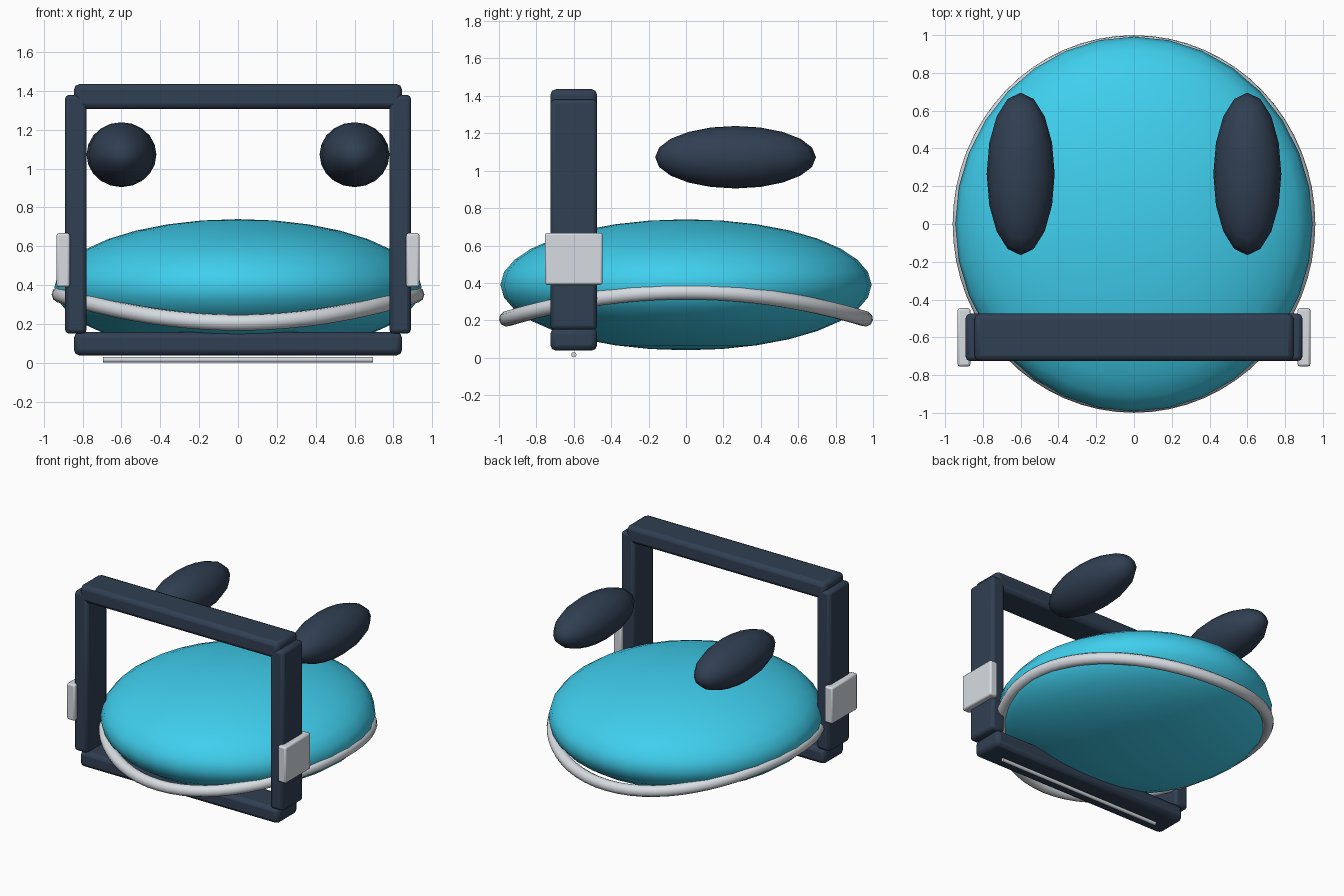
import bpy, math

if "Cube" in bpy.data.objects:
    bpy.data.objects.remove(bpy.data.objects["Cube"])


def material(name, rgb):
    m = bpy.data.materials.new(name)
    m.diffuse_color = (*rgb, 1)
    m.use_nodes = True
    m.node_tree.nodes["Principled BSDF"].inputs["Base Color"].default_value = m.diffuse_color
    return m


CYAN = material("cyan", (0.05, 0.62, 0.85))
NAVY = material("navy", (0.03, 0.05, 0.085))
SILVER = material("silver", (0.68, 0.72, 0.76))


def finish(name, mat, angle):
    ob = bpy.context.object
    ob.name = name
    ob.data.materials.append(mat)
    bpy.ops.object.shade_smooth_by_angle(angle=math.radians(angle))
    return ob


def ellipsoid(name, center, radii, mat, segments, rings):
    bpy.ops.mesh.primitive_uv_sphere_add(segments=segments, ring_count=rings, radius=1, location=center)
    bpy.context.object.scale = radii
    bpy.ops.object.transform_apply(location=False, rotation=False, scale=True)
    return finish(name, mat, 60)


def box(name, center, size, mat, bevel):
    bpy.ops.mesh.primitive_cube_add(size=1, location=center)
    bpy.context.object.scale = size
    bpy.ops.object.transform_apply(location=False, rotation=False, scale=True)
    ob = finish(name, mat, 35)
    mod = ob.modifiers.new("soft_edges", "BEVEL")
    mod.width = bevel
    mod.segments = 2
    return ob


# Main domed body
ellipsoid("body_shell", (0, 0, 0.39), (0.945, 0.992, 0.35), CYAN, 32, 16)

# Saddle-shaped rim: low at front and back, high at the sides
curve = bpy.data.curves.new("body_rim", "CURVE")
curve.dimensions = "3D"
curve.bevel_depth = 0.042
curve.bevel_resolution = 3
spline = curve.splines.new("POLY")
N = 64
spline.points.add(N - 1)
for i, p in enumerate(spline.points):
    t = 2 * math.pi * i / N
    p.co = (0.918 * math.cos(t), 0.958 * math.sin(t), 0.28 + 0.072 * math.cos(2 * t), 1)
spline.use_cyclic_u = True
spline.use_smooth = True
curve.materials.append(SILVER)
rim = bpy.data.objects.new("body_rim", curve)
bpy.context.collection.objects.link(rim)

# Rectangular hoop: top and bottom bars
box("frame_top_bar", (0, -0.6, 1.371), (1.69, 0.25, 0.13), NAVY, 0.03)
box("frame_bottom_bar", (0, -0.6, 0.098), (1.69, 0.25, 0.12), NAVY, 0.03)

# Mirrored posts, side clips and floating pods
for side, s in (("left", -1), ("right", 1)):
    box(f"frame_post_{side}", (s * 0.835, -0.6, 0.765), (0.112, 0.25, 1.23), NAVY, 0.022)
    box(f"side_clip_{side}", (s * 0.9, -0.6, 0.529), (0.068, 0.308, 0.278), SILVER, 0.012)
    ellipsoid(f"pod_{side}", (s * 0.6, 0.265, 1.072), (0.18, 0.43, 0.167), NAVY, 16, 10)

# Thin strip under the bottom bar
bpy.ops.mesh.primitive_cylinder_add(vertices=12, radius=0.014, depth=1.39,
                                    location=(0, -0.6, 0.016), rotation=(0, math.pi / 2, 0))
finish("bottom_strip", SILVER, 40)
